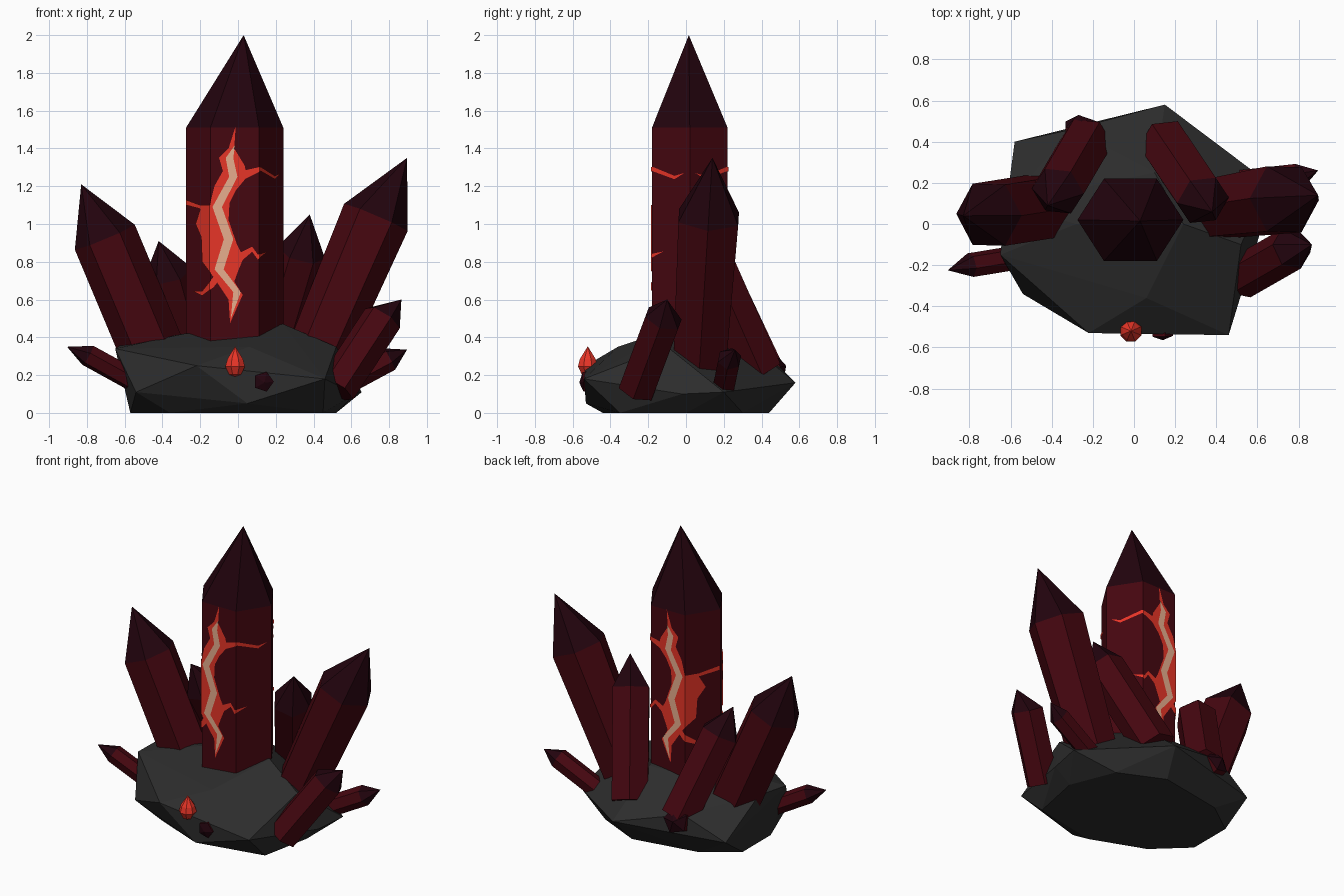
import bpy, bmesh, math
from mathutils import Vector

if "Cube" in bpy.data.objects:
    bpy.data.objects.remove(bpy.data.objects["Cube"])


def material(name, rgb):
    m = bpy.data.materials.new(name)
    m.diffuse_color = (*rgb, 1)
    m.use_nodes = True
    m.node_tree.nodes["Principled BSDF"].inputs["Base Color"].default_value = m.diffuse_color
    return m


ROCK = material("rock", (0.026, 0.026, 0.026))
BODY = material("crystal_body", (0.06, 0.002, 0.005))
TIP = material("crystal_tip", (0.016, 0.001, 0.004))
GLOW = material("glow_red", (0.8, 0.035, 0.02))
PALE = material("glow_pale", (0.8, 0.42, 0.27))


def finish(name, bm, *mats, fix_normals=True):
    if fix_normals:
        bmesh.ops.recalc_face_normals(bm, faces=bm.faces)
    me = bpy.data.meshes.new(name)
    bm.to_mesh(me)
    bm.free()
    for m in mats:
        me.materials.append(m)
    ob = bpy.data.objects.new(name, me)
    bpy.context.collection.objects.link(ob)
    return ob


def crystal(name, base, shoulder, tip, r, taper=1.0, sides=6, sy=1.0):
    """Prism from base to shoulder, closed by a pointed, darker cap."""
    base, shoulder, tip = Vector(base), Vector(shoulder), Vector(tip)
    d = (shoulder - base).normalized()
    ref = Vector((1, 0, 0)) if abs(d.x) < 0.9 else Vector((0, 0, 1))
    u = (ref - d * ref.dot(d)).normalized()
    v = d.cross(u)
    bm = bmesh.new()

    def ring(c, rad):
        return [bm.verts.new(c + u * rad * math.cos(a) + v * rad * sy * math.sin(a))
                for a in (math.tau * i / sides for i in range(sides))]

    lo, hi = ring(base, r * taper), ring(shoulder, r)
    top = bm.verts.new(tip)
    bm.faces.new(lo[::-1])
    for i in range(sides):
        j = (i + 1) % sides
        bm.faces.new((lo[i], lo[j], hi[j], hi[i]))
        bm.faces.new((hi[i], hi[j], top)).material_index = 1
    return finish(name, bm, BODY, TIP)


# rock base: hull of a few points
rock_pts = [
    (-.57, -.1, 0), (-.36, -.3, 0), (0, -.44, 0), (.45, -.35, 0), (.52, 0, 0),
    (.4, .3, 0), (.1, .44, 0), (-.35, .36, 0), (-.57, .2, 0),
    (-.22, -.53, .25), (.46, -.54, .18), (.05, -.53, .05), (-.54, -.34, .11),
    (.62, -.02, .1), (.655, .2, .11), (.15, .58, .16), (-.58, .4, .14), (-.65, -.15, .34),
    (.06, -.36, .35), (-.28, 0, .42), (.24, 0, .47), (.52, -.1, .35), (.1, .25, .43),
    (-.62, .1, .36), (-.3, .46, .28)]
bm = bmesh.new()
for p in rock_pts:
    bm.verts.new(p)
hull = bmesh.ops.convex_hull(bm, input=bm.verts)
bmesh.ops.delete(bm, geom=[g for g in hull["geom_interior"] if isinstance(g, bmesh.types.BMVert)],
                 context='VERTS')
finish("rock_base", bm, ROCK)

# crystals
CX, CY, R, H = -0.0175, 0.02, 0.2575, 0.2
crystal("main_crystal", (CX, CY, .25), (CX, CY, 1.51), (.03, .015, 2), R, sy=H / (R * .866))
crystal("left_crystal", (-.42, .09, .25), (-.705, .045, .93), (-.83, .04, 1.21), .172)
crystal("right_crystal", (.38, .07, .22), (.73, .12, 1.035), (.895, .14, 1.35), .183, .87)
crystal("back_left_crystal", (-.23, .4, .23), (-.37, .16, .74), (-.42, .09, .91), .13)
crystal("back_right_crystal", (.15, .39, .23), (.335, .115, .85), (.38, .06, 1.05), .13)
crystal("front_right_crystal", (.52, -.26, .125), (.765, -.12, .5), (.865, -.1, .6), .107)
crystal("small_left_crystal", (-.55, -.16, .17), (-.795, -.2, .305), (-.905, -.225, .35), .06)
crystal("small_right_crystal", (.53, .2, .14), (.8, .23, .285), (.895, .26, .335), .066)
crystal("front_chip", (.13, -.4, .17), (.135, -.545, .165), (.14, -.565, .16), .055, sides=5)
crystal("back_chip", (-.25, .36, .2), (-.265, .49, .24), (-.27, .53, .25), .085, sides=5)


# glowing cracks: a front-view outline wrapped on the front and back of the main crystal
def wrap(name, polys, offset, mat):
    bm = bmesh.new()
    h, r = H + offset, R + offset * 1.155
    for side in (-1, 1):
        part = bmesh.new()
        for poly in polys:
            part.faces.new([part.verts.new((x, 0, z)) for x, z in poly])
        part.normal_update()
        bmesh.ops.triangulate(part, faces=part.faces, ngon_method='EAR_CLIP')
        for s in (-.5, .5):
            bmesh.ops.bisect_plane(part, geom=part.verts[:] + part.edges[:] + part.faces[:],
                                   plane_co=(CX + s * r, 0, 0), plane_no=(1, 0, 0))
        part.normal_update()
        flip = [f for f in part.faces if f.normal.y * side < 0]
        bmesh.ops.reverse_faces(part, faces=flip)
        for v in part.verts:
            k = (r - abs(v.co.x - CX)) / (r / 2)
            v.co.y = CY + side * h * max(0, min(1, k))
        tmp = bpy.data.meshes.new("tmp")
        part.to_mesh(tmp)
        part.free()
        bm.from_mesh(tmp)
        bpy.data.meshes.remove(tmp)
    return finish(name, bm, mat, fix_normals=False)


# outline runs clockwise: down the right side, up the left side
crack = [
    (-.012, 1.52), (-.02, 1.40), (.035, 1.31), (.04, 1.285), (.12, 1.303), (.195, 1.255),
    (.228, 1.27), (.195, 1.237), (.12, 1.28), (.04, 1.24), (-.01, 1.18), (-.045, 1.11),
    (-.05, 1.02), (-.005, .89), (.015, .85), (.075, .88), (.105, .838), (.158, .855),
    (.105, .812), (.075, .853), (.025, .81), (0, .75), (-.02, .695), (.025, .625),
    (-.042, .475), (-.05, .60), (-.11, .69), (-.13, .665), (-.19, .62), (-.24, .645),
    (-.19, .645), (-.13, .72), (-.19, .80), (-.195, .93), (-.225, 1.0), (-.2, 1.08),
    (-.275, 1.1), (-.275, 1.128), (-.2, 1.1), (-.15, 1.1), (-.125, 1.2), (-.08, 1.28),
    (-.1, 1.35), (-.05, 1.4)]
wrap("crack_glow", [crack], .006, GLOW)

# pale zigzag core of the crack
path = [(-.015, 1.42, 0), (-.045, 1.35, .02), (-.025, 1.25, .022), (-.11, 1.09, .025),
        (-.05, .92, .025), (-.1, .76, .024), (-.005, .64, .02), (-.038, .5, 0)]
core = []
for (x0, z0, w0), (x1, z1, w1) in zip(path, path[1:]):
    quad = [(x0 - w0, z0), (x0 + w0, z0), (x1 + w1, z1), (x1 - w1, z1)]
    core.append(list(dict.fromkeys(quad)))
wrap("crack_core", core, .01, PALE)

# lava drop on the front of the rock
bm = bmesh.new()
rings = [[bm.verts.new((-.015 + r * math.cos(a), -.52 + r * math.sin(a), z))
          for a in (math.tau * (k + .5) / 8 for k in range(8))]
         for r, z in ((.034, .203), (.056, .245), (.045, .285), (.022, .32))]
ends = [bm.verts.new((-.015, -.52, z)) for z in (.188, .352)]
for k in range(8):
    j = (k + 1) % 8
    for a, b in zip(rings, rings[1:]):
        bm.faces.new((a[k], a[j], b[j], b[k]))
    bm.faces.new((ends[0], rings[0][j], rings[0][k]))
    bm.faces.new((ends[1], rings[-1][k], rings[-1][j]))
finish("lava_drop", bm, GLOW)
